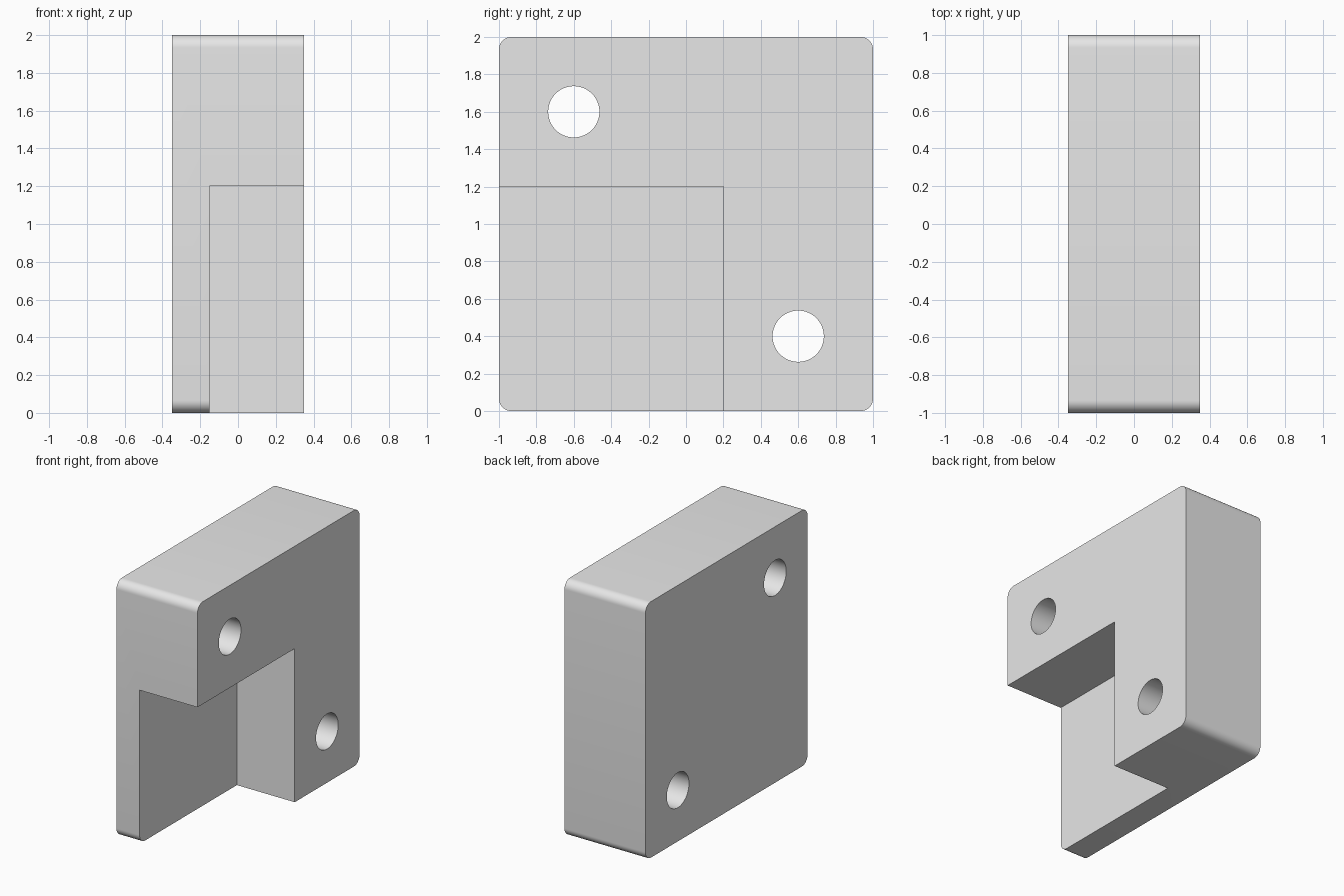
import bpy
import bmesh
import math
from mathutils import Matrix

cube = bpy.data.objects.get("Cube")
if cube:
    bpy.data.objects.remove(cube, do_unlink=True)

WIDTH, SIZE = 0.7, 2.0
CORNER_RADIUS = 0.067
HOLE_RADIUS = 0.137

grey = bpy.data.materials.new("light_grey")
grey.use_nodes = True
colour = (0.8, 0.8, 0.8, 1)
grey.diffuse_color = colour
grey.node_tree.nodes["Principled BSDF"].inputs["Base Color"].default_value = colour


def add_object(name, bm):
    mesh = bpy.data.meshes.new(name)
    bm.to_mesh(mesh)
    bm.free()
    mesh.materials.append(grey)
    obj = bpy.data.objects.new(name, mesh)
    bpy.context.collection.objects.link(obj)
    return obj


def box(low, high):
    bm = bmesh.new()
    bmesh.ops.create_cube(bm, size=1)
    for v in bm.verts:
        v.co = [h if c > 0 else l for c, l, h in zip(v.co, low, high)]
    return bm


def cut(target, cutter):
    mod = target.modifiers.new(cutter.name, 'BOOLEAN')
    mod.operation = 'DIFFERENCE'
    mod.solver = 'EXACT'
    mod.object = cutter
    bpy.context.view_layer.objects.active = target
    bpy.ops.object.modifier_apply(modifier=mod.name)
    bpy.data.objects.remove(cutter, do_unlink=True)


# Square block with its four x-directed edges rounded
bm = box((-WIDTH / 2, -SIZE / 2, 0), (WIDTH / 2, SIZE / 2, SIZE))
edges = [e for e in bm.edges if abs(e.verts[0].co.x - e.verts[1].co.x) > 0.1]
bmesh.ops.bevel(bm, geom=edges, offset=CORNER_RADIUS, segments=10,
                profile=0.5, affect='EDGES')
block = add_object("notched_block", bm)

# Rectangular pocket in the lower front corner, leaving a thin wall
cut(block, add_object("pocket_cutter", box((-0.15, -1.2, -0.2), (0.5, 0.2, 1.2))))

# Two through holes on opposite corners
for y, z in ((-0.6, 1.6), (0.6, 0.4)):
    bm = bmesh.new()
    bmesh.ops.create_cone(
        bm, cap_ends=True, segments=64, radius1=HOLE_RADIUS,
        radius2=HOLE_RADIUS, depth=WIDTH + 0.2,
        matrix=Matrix.Translation((0, y, z)) @ Matrix.Rotation(math.pi / 2, 4, 'Y'))
    cut(block, add_object("hole_cutter", bm))

# Smooth the rounded corners and hole walls, keep edges sharp
bpy.ops.object.select_all(action='DESELECT')
block.select_set(True)
bpy.context.view_layer.objects.active = block
bpy.ops.object.shade_smooth_by_angle(angle=math.radians(30))
